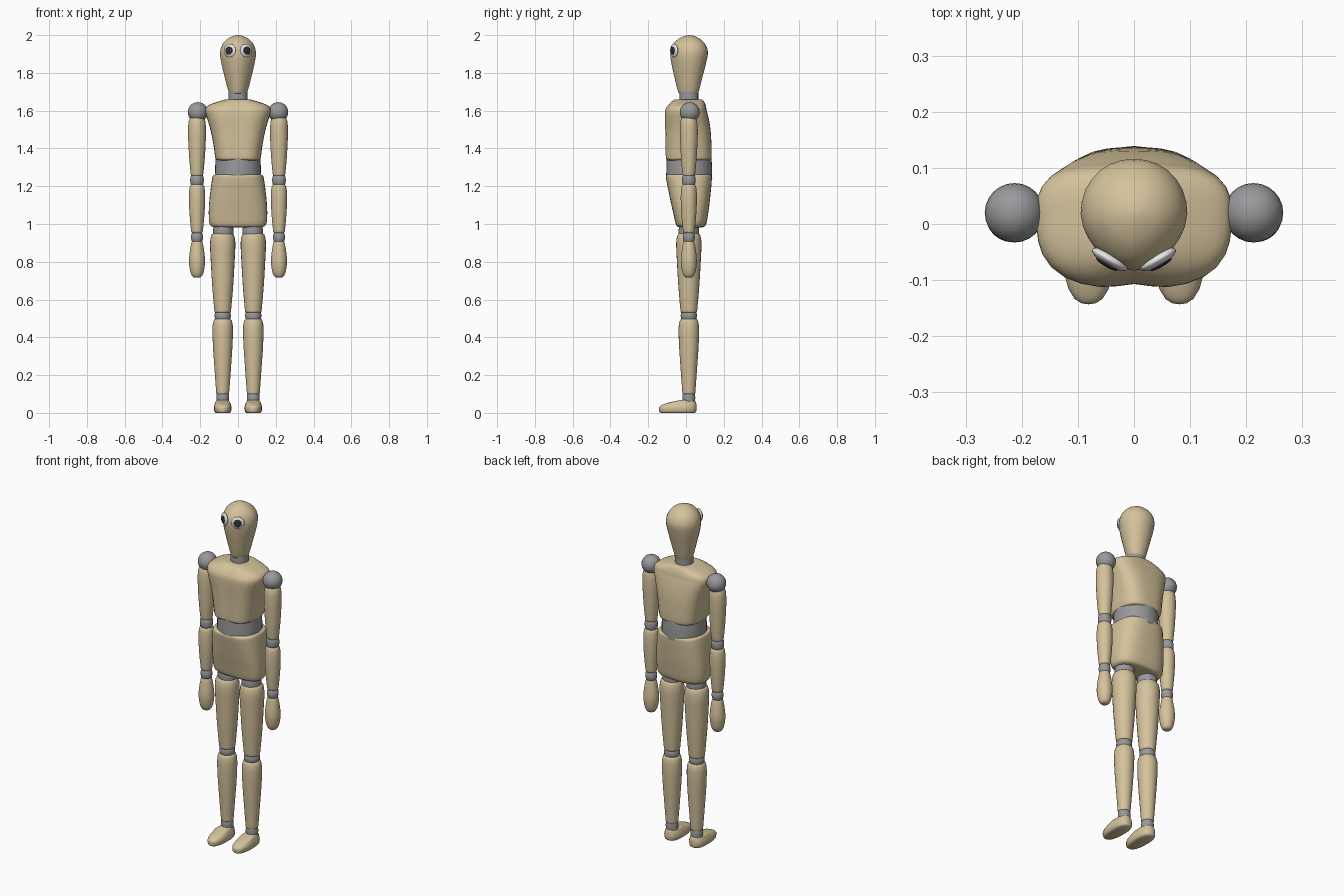
import bpy, bmesh, math
from mathutils import Vector, Matrix


def material(name, col):
    m = bpy.data.materials.new(name)
    m.diffuse_color = (*col, 1)
    return m


WOOD = material("pale_wood", (0.66, 0.54, 0.33))
GREY = material("joint_grey", (0.32, 0.32, 0.33))
WHITE = material("eye_white", (0.8, 0.8, 0.8))
DARK = material("pupil_dark", (0.03, 0.03, 0.035))
CY = 0.015      # depth of the limb axis


def finish(bm, name, mat, angle=45):
    me = bpy.data.meshes.new(name)
    bmesh.ops.recalc_face_normals(bm, faces=bm.faces)
    bm.to_mesh(me)
    bm.free()
    me.materials.append(mat)
    ob = bpy.data.objects.new(name, me)
    bpy.context.collection.objects.link(ob)
    bpy.ops.object.select_all(action='DESELECT')
    ob.select_set(True)
    bpy.context.view_layer.objects.active = ob
    bpy.ops.object.shade_smooth_by_angle(angle=math.radians(angle))
    return ob


def spline(rings, steps):
    # Catmull-Rom through the given rings
    out = []
    for i in range(len(rings) - 1):
        p0, p1 = rings[max(i - 1, 0)], rings[i]
        p2, p3 = rings[i + 1], rings[min(i + 2, len(rings) - 1)]
        for k in range(steps):
            t = k / steps
            out.append([0.5 * (2 * b + (c - a) * t + (2 * a - 5 * b + 4 * c - d) * t * t
                        + (3 * b - a - 3 * c + d) * t ** 3)
                        for a, b, c, d in zip(p0, p1, p2, p3)])
    return out + [list(rings[-1])]


def loft(name, mat, rings, x=0, cy=CY, nf=2, nb=2, seg=24, steps=3, dent=0):
    # rings: (z, radius) or (z, half width, front y, back y), superellipse sections
    full = [r if len(r) == 4 else (r[0], r[1], cy - r[1], cy + r[1]) for r in rings]
    bm = bmesh.new()
    loops = []
    for z, rx, yf, yb in spline(full, steps):
        mid = min(max(cy, yf + 0.003), yb - 0.003)
        loop = []
        for i in range(seg):
            a = 2 * math.pi * i / seg
            c, s = math.cos(a), math.sin(a)
            n = nb if s > 0 else nf
            r = (abs(c) ** n + abs(s) ** n) ** (-1 / n)
            px = rx * r * c
            py = r * s * ((yb - mid) if s > 0 else (mid - yf))
            if s < 0:
                py += dent * math.exp(-(px / 0.035) ** 2)
            loop.append(bm.verts.new((x + px, mid + py, z)))
        loops.append(loop)
    for a, b in zip(loops, loops[1:]):
        for i in range(seg):
            j = (i + 1) % seg
            bm.faces.new((a[i], a[j], b[j], b[i]))
    bm.faces.new(loops[0])
    bm.faces.new(loops[-1])
    return finish(bm, name, mat)


def ellipsoid(name, mat, loc, radii, normal=(0, 0, 1)):
    bm = bmesh.new()
    rot = Vector(normal).to_track_quat('Z', 'Y').to_matrix().to_4x4()
    bmesh.ops.create_uvsphere(bm, u_segments=24, v_segments=14, radius=1,
                              matrix=Matrix.Translation(loc) @ rot @ Matrix.Diagonal((*radii, 1)))
    return finish(bm, name, mat, 60)


# head with a ridged face, and neck
loft("head", WOOD, [(1.685, .036, -.02, .05), (1.69, .045, -.036, .062), (1.71, .053, -.045, .07),
                    (1.78, .071, -.062, .088), (1.86, .09, -.079, .108), (1.91, .095, -.083, .116),
                    (1.95, .083, -.07, .103), (1.98, .056, -.04, .074), (1.995, .026, -.008, .044),
                    (2.0, .004, .014, .022)], cy=.018, nf=1.72, nb=2.1, seg=28)
loft("neck", GREY, [(1.64, .05), (1.70, .05)], steps=1)

# torso
loft("chest", WOOD, [(1.337, .105, -.095, .12), (1.343, .117, -.108, .132), (1.36, .122, -.111, .136),
                     (1.42, .13, -.112, .135), (1.50, .146, -.113, .13), (1.56, .164, -.115, .12),
                     (1.60, .174, -.113, .11), (1.625, .162, -.1, .105), (1.645, .115, -.083, .097),
                     (1.658, .07, -.066, .088), (1.66, .05, -.05, .07)],
     nf=2.9, nb=3, seg=36, dent=.008)
loft("waist", GREY, [(1.24, .122, -.105, .139), (1.30, .121, -.104, .138), (1.36, .118, -.102, .134)],
     seg=32)
loft("pelvis", WOOD, [(.982, .12, -.025, .085), (.988, .141, -.047, .1), (1.01, .152, -.057, .11),
                      (1.06, .155, -.068, .118), (1.12, .152, -.082, .126), (1.20, .143, -.098, .134),
                      (1.245, .136, -.106, .137), (1.258, .131, -.104, .135), (1.262, .12, -.095, .125)],
     nf=2.9, nb=2.8, seg=36)

for s, side in ((-1, "right"), (1, "left")):
    # eyes
    n = Vector((s * .5, -.866, 0))
    c = Vector((s * .043, -.063, 1.918))
    ellipsoid(side + "_eye", WHITE, c, (.036, .036, .012), n)
    ellipsoid(side + "_pupil", DARK, c + n * .0105, (.022, .022, .0045), n)

    # arm
    ax = s * .217
    ellipsoid(side + "_shoulder", GREY, (s * .213, .02, 1.592), (.053, .053, .053))
    loft(side + "_upper_arm", WOOD, [(1.253, .022), (1.257, .031), (1.28, .035), (1.36, .042),
                                     (1.46, .047), (1.53, .046), (1.56, .038), (1.565, .03)], ax)
    loft(side + "_elbow", GREY, [(1.198, .026), (1.215, .034), (1.232, .036), (1.25, .034),
                                 (1.264, .026)], ax)
    loft(side + "_forearm", WOOD, [(.952, .02), (.956, .029), (.98, .033), (1.06, .04), (1.14, .043),
                                   (1.19, .04), (1.208, .033), (1.212, .024)], ax)
    loft(side + "_wrist", GREY, [(.9, .024), (.915, .03), (.93, .032), (.945, .03), (.958, .024)], ax)
    loft(side + "_hand", WOOD, [(.716, .012), (.722, .024), (.745, .035), (.79, .042), (.83, .041),
                                (.88, .034), (.908, .027), (.915, .018)], ax)

    # leg
    lx = s * .081
    loft(side + "_hip", GREY, [(.93, .052), (.965, .054), (1.0, .05)], s * .078)
    loft(side + "_thigh", WOOD, [(.53, .032), (.534, .042), (.56, .046), (.68, .056), (.80, .063),
                                 (.89, .067), (.93, .063), (.947, .055), (.95, .044)], lx)
    loft(side + "_knee", GREY, [(.485, .036), (.5, .041), (.514, .043), (.528, .041), (.54, .036)], lx)
    loft(side + "_shin", WOOD, [(.098, .025), (.102, .033), (.13, .036), (.24, .044), (.36, .052),
                                (.45, .054), (.485, .049), (.496, .042), (.498, .032)], lx)
    loft(side + "_ankle", GREY, [(.06, .033), (.085, .034), (.108, .03)], lx)
    loft(side + "_foot", WOOD, [(0, .037, -.134, .046), (.006, .043, -.141, .053), (.02, .047, -.143, .056),
                                (.035, .046, -.139, .056), (.05, .041, -.108, .054),
                                (.061, .036, -.062, .05), (.069, .026, -.025, .042)],
         lx, cy=-.03, nf=2.5, nb=2.6)
